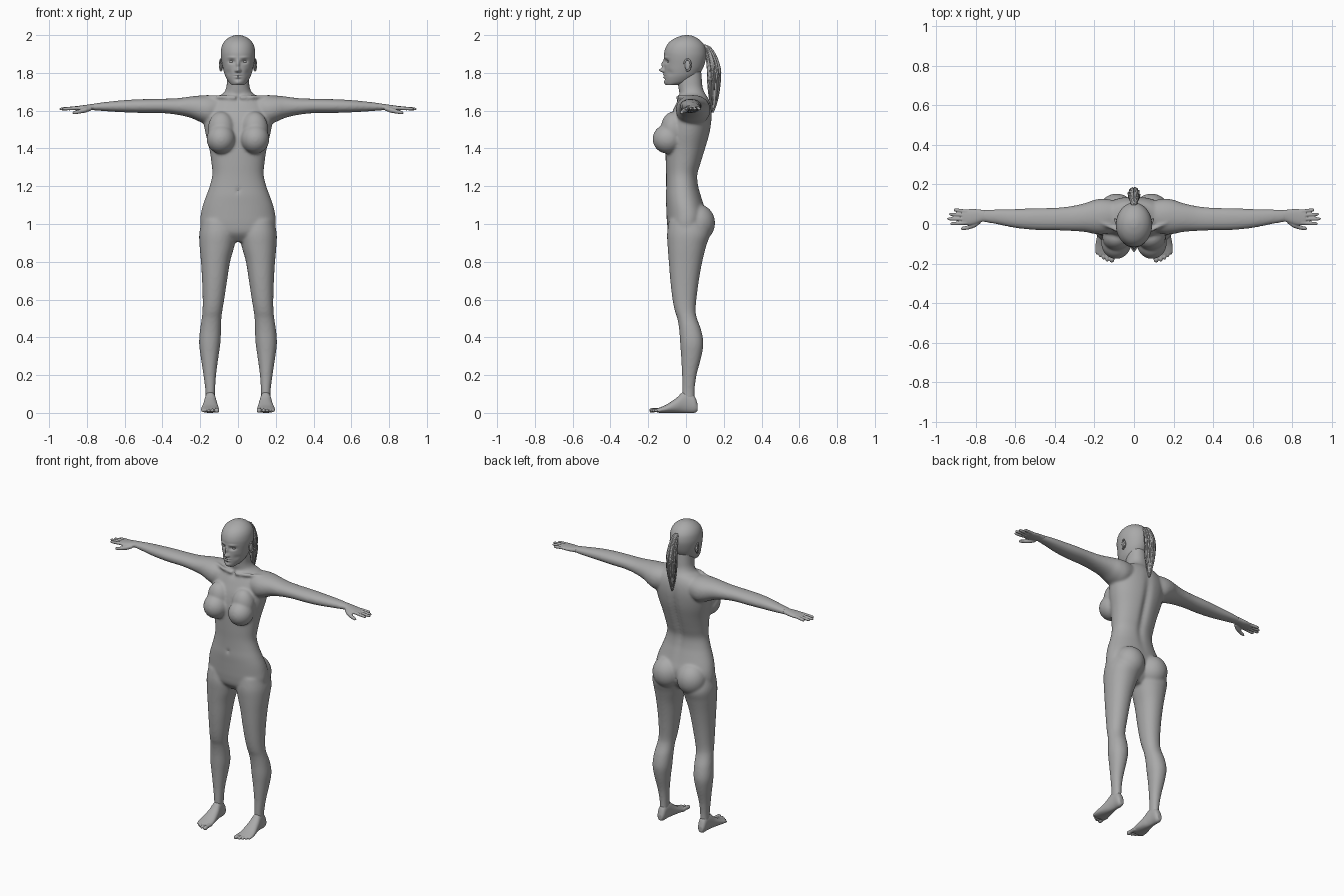
import bpy, bmesh, math, random
from mathutils import Vector, Matrix

random.seed(4)
grey = bpy.data.materials.new("matte_grey")
grey.diffuse_color = (0.4, 0.4, 0.4, 1)


def spline(rows, steps):
    """Catmull-Rom through tuples of numbers."""
    out = []
    for i in range(len(rows) - 1):
        p = [rows[max(0, min(len(rows) - 1, i + k))] for k in (-1, 0, 1, 2)]
        for j in range(steps):
            t = j / steps
            out.append([0.5 * (2 * b + (c - a) * t + (2 * a - 5 * b + 4 * c - d) * t * t
                               + (3 * b - a - 3 * c + d) * t ** 3) for a, b, c, d in zip(*p)])
    return out + [list(rows[-1])]


def skin(bm, rings):
    loops = [[bm.verts.new(p) for p in r] for r in rings]
    n = len(loops[0])
    for a, b in zip(loops, loops[1:]):
        for i in range(n):
            bm.faces.new((a[i], a[(i + 1) % n], b[(i + 1) % n], b[i]))
    bm.faces.new(loops[0])
    bm.faces.new(loops[-1][::-1])
    return [v for l in loops for v in l]


def loft(bm, axis, rows, side=1, seg=48, steps=5, power=0.93):
    """Rows are (position along axis, min a, max a, min b, max b)."""
    rings = []
    for t, a0, a1, b0, b1 in spline(rows, steps):
        ring = []
        for i in range(seg):
            c, s = math.cos(math.tau * i / seg), math.sin(math.tau * i / seg)
            a = (a0 + a1) / 2 + (a1 - a0) / 2 * math.copysign(abs(c) ** power, c)
            b = (b0 + b1) / 2 + (b1 - b0) / 2 * math.copysign(abs(s) ** power, s)
            x, y, z = {'x': (t, a, b), 'y': (a, t, b), 'z': (a, b, t)}[axis]
            ring.append((x * side, y, z))
        rings.append(ring)
    return skin(bm, rings)


def tube(bm, pts, radii, side=1, seg=10):
    pts = [Vector((p[0] * side, p[1], p[2])) for p in pts]
    rings = []
    for i, p in enumerate(pts):
        d = pts[min(i + 1, len(pts) - 1)] - pts[max(i - 1, 0)]
        q = d.to_track_quat('Z', 'Y')
        rings.append([p + q @ Vector((math.cos(math.tau * k / seg) * radii[i],
                                      math.sin(math.tau * k / seg) * radii[i], 0)) for k in range(seg)])
    skin(bm, rings)


def ball(bm, c, r, side=1):
    m = Matrix.Translation((c[0] * side, c[1], c[2])) @ Matrix.Diagonal((*r, 1))
    bmesh.ops.create_uvsphere(bm, u_segments=32, v_segments=20, radius=1, matrix=m)


def push(verts, face, x, z, sx, sz, amount):
    """Soft dent or bump along y on the front (-1) or back (+1)."""
    for v in verts:
        if v.co.y * face > 0.02:
            v.co.y += amount * math.exp(-((v.co.x - x) / sx) ** 2 - ((v.co.z - z) / sz) ** 2)


def finish(bm, name, voxel=0, smooth=0):
    bmesh.ops.recalc_face_normals(bm, faces=bm.faces)
    for f in bm.faces:
        f.smooth = True
    me = bpy.data.meshes.new(name)
    bm.to_mesh(me)
    bm.free()
    me.materials.append(grey)
    ob = bpy.data.objects.new(name, me)
    bpy.context.collection.objects.link(ob)
    if voxel:
        r = ob.modifiers.new("merge", 'REMESH')
        r.mode, r.voxel_size, r.use_smooth_shade = 'VOXEL', voxel, True
    if smooth:
        s = ob.modifiers.new("soften", 'SMOOTH')
        s.factor, s.iterations = 0.5, smooth


# Torso and neck
body = bmesh.new()
torso = [(.905, .09, -.05, .05), (.95, .185, -.09, .09), (1.0, .2, -.1, .105), (1.05, .197, -.103, .11),
         (1.1, .186, -.105, .095), (1.15, .168, -.107, .08), (1.2, .15, -.105, .067), (1.26, .136, -.105, .063),
         (1.32, .14, -.107, .08), (1.4, .152, -.108, .105), (1.48, .172, -.105, .127), (1.55, .183, -.09, .137),
         (1.6, .18, -.07, .137), (1.64, .16, -.052, .13), (1.67, .125, -.038, .117), (1.69, .08, -.035, .103),
         (1.72, .063, -.04, .09), (1.76, .058, -.045, .085), (1.82, .055, -.045, .08)]
tv = loft(body, 'z', [(z, -w, w, a, b) for z, w, a, b in torso], seg=80)
push(tv, 1, 0, 1.4, .022, .2, -.016)
push(tv, -1, 0, 1.66, .02, .02, .008)
push(tv, -1, 0, 1.175, .008, .01, .012)

# Arms, legs, breasts and buttocks on both sides
arm = [(.08, -.03, .115, 1.55, 1.675), (.15, -.052, .128, 1.525, 1.682), (.2, -.05, .122, 1.54, 1.68),
       (.25, -.04, .105, 1.562, 1.675), (.32, -.035, .09, 1.578, 1.666), (.4, -.032, .082, 1.587, 1.663),
       (.5, -.03, .08, 1.588, 1.661), (.6, -.02, .076, 1.591, 1.656), (.7, 0, .074, 1.597, 1.646),
       (.775, .012, .07, 1.603, 1.636)]
leg = [(1.02, .02, .19, -.09, .1), (.95, .008, .205, -.1, .125), (.88, .02, .203, -.097, .106),
       (.8, .042, .196, -.091, .086), (.7, .058, .19, -.083, .068), (.6, .073, .187, -.071, .055),
       (.54, .083, .188, -.059, .051), (.5, .088, .192, -.046, .058), (.44, .09, .201, -.036, .08),
       (.37, .093, .206, -.031, .092), (.3, .103, .198, -.026, .082), (.2, .116, .183, -.021, .056),
       (.12, .121, .173, -.021, .046), (.07, .122, .172, -.02, .046)]
for s in (1, -1):
    loft(body, 'x', arm, s)
    loft(body, 'z', leg, s)
    ball(body, (.09, -.096, 1.45), (.076, .081, .078), s)
    ball(body, (.088, -.068, 1.5), (.072, .066, .095), s)
    ball(body, (.088, .062, 1.005), (.093, .092, .1), s)
    tube(body, [(.01, -.045, 1.668), (.08, -.035, 1.672), (.17, .01, 1.672)], [.011, .01, .01], s)
finish(body, "body", .007, 10)

# Hands: palm, four fingers and a thumb
palm = [(.755, .014, .071, 1.603, 1.638), (.78, .008, .073, 1.602, 1.634), (.81, -.002, .076, 1.6, 1.63),
        (.84, -.006, .075, 1.6, 1.626), (.868, -.001, .071, 1.603, 1.623)]
for s, side_name in ((1, "left"), (-1, "right")):
    hand = bmesh.new()
    loft(hand, 'x', palm, s)
    for y0, y1, tip in ((.063, .072, .912), (.044, .05, .936), (.025, .026, .945), (.006, .001, .93)):
        pts = [(.845 + (tip - .845) * k, y0 + (y1 - y0) * k, 1.614 - .005 * k) for k in (0, .4, .75, .93, 1)]
        tube(hand, pts, [.01, .0095, .009, .0075, .003], s)
    tube(hand, [(.78, .015, 1.612), (.81, -.005, 1.603), (.84, -.018, 1.595), (.868, -.023, 1.589),
                (.877, -.024, 1.587)], [.012, .014, .011, .009, .003], s)
    finish(hand, side_name + "_hand", .0035, 3)

# Feet: heel to ball, then five toes
sole = [(.062, .132, .163, .01, .045), (.045, .122, .172, 0, .09), (.01, .119, .174, 0, .115),
        (-.02, .115, .178, 0, .108), (-.05, .109, .184, 0, .08), (-.1, .102, .194, 0, .046),
        (-.135, .101, .196, 0, .03), (-.152, .106, .19, .002, .024)]
toes = ((.112, -.194, .013), (.136, -.19, .0095), (.154, -.18, .009), (.171, -.168, .0085), (.187, -.154, .008))
for s, side_name in ((1, "left"), (-1, "right")):
    foot = bmesh.new()
    loft(foot, 'y', sole, s)
    for x, y, r in toes:
        tube(foot, [(x, -.12, .015), (x, y + .03, .015), (x, y + .012, .013), (x, y + .003, .011), (x, y, .01)],
             [r, r * .9, r * 1.05, r * .75, r * .3], s)
    finish(foot, side_name + "_foot", .0035, 3)

# Head with sculpted face
head = bmesh.new()
skull = [(1.735, .03, -.105, -.05), (1.75, .048, -.112, .02), (1.78, .066, -.114, .06), (1.81, .076, -.115, .082),
         (1.84, .083, -.115, .096), (1.88, .09, -.116, .106), (1.91, .091, -.115, .107), (1.94, .086, -.105, .1),
         (1.965, .073, -.086, .083), (1.985, .051, -.056, .058), (1.997, .024, -.022, .03), (2.0, .004, 0, .006)]
hv = loft(head, 'z', [(z, -w, w, a, b) for z, w, a, b in skull], seg=128, steps=9, power=1)
for bump in ((0, 1.814, .011, .012, -.026), (0, 1.845, .008, .02, -.015), (0, 1.79, .017, .004, -.006),
             (0, 1.777, .014, .005, -.007), (0, 1.784, .018, .002, .004), (0, 1.748, .016, .01, -.005),
             (0, 1.765, .016, .004, .003)):
    push(hv, -1, *bump)
for s in (1, -1):
    for x, z, sx, sz, amount in ((.033, 1.86, .017, .01, .013), (.034, 1.882, .02, .006, -.004),
                                 (.012, 1.811, .005, .006, -.007), (.052, 1.8, .014, .016, .005)):
        push(hv, -1, x * s, z, sx, sz, amount)
    ball(head, (.034, -.088, 1.86), (.013, .012, .009), s)
    # Ears: inner shell and raised rim
    ball(head, (.087, .01, 1.84), (.008, .016, .028), s)
    rim = [(.09 + .006 * math.cos(a), .008 + .017 * math.cos(a), 1.842 + .03 * math.sin(a))
           for a in [math.radians(d) for d in range(-110, 171, 20)]]
    tube(head, rim, [.005] * len(rim), s, 8)
finish(head, "head")

# Ponytail: a core wrapped in tapering strands
hair = bmesh.new()
tail = [(1.948, .006, .085, .105), (1.935, .014, .09, .13), (1.9, .021, .103, .155), (1.85, .027, .11, .176),
        (1.8, .03, .113, .185), (1.74, .029, .115, .182), (1.68, .022, .121, .173), (1.63, .013, .13, .16),
        (1.59, .003, .138, .145)]
loft(hair, 'z', [(z, -w * .85, w * .85, a + .005, b - .005) for z, w, a, b in tail], seg=24)
fine = spline(tail, 2)
for i in range(30):
    ang = math.tau * i / 30 + random.uniform(-.08, .08)
    twist, end = random.uniform(-.5, .5), random.randint(12, len(fine))
    pts, radii = [], []
    for k, (z, w, a, b) in enumerate(fine[:end]):
        t = ang + twist * k / len(fine)
        pts.append((w * .92 * math.cos(t), (a + b) / 2 + (b - a) * .46 * math.sin(t), z))
        radii.append(.0015 + .0042 * math.sin(math.pi * min(1, (k + .5) / end)))
    tube(hair, pts, radii, 1, 6)
finish(hair, "ponytail")
